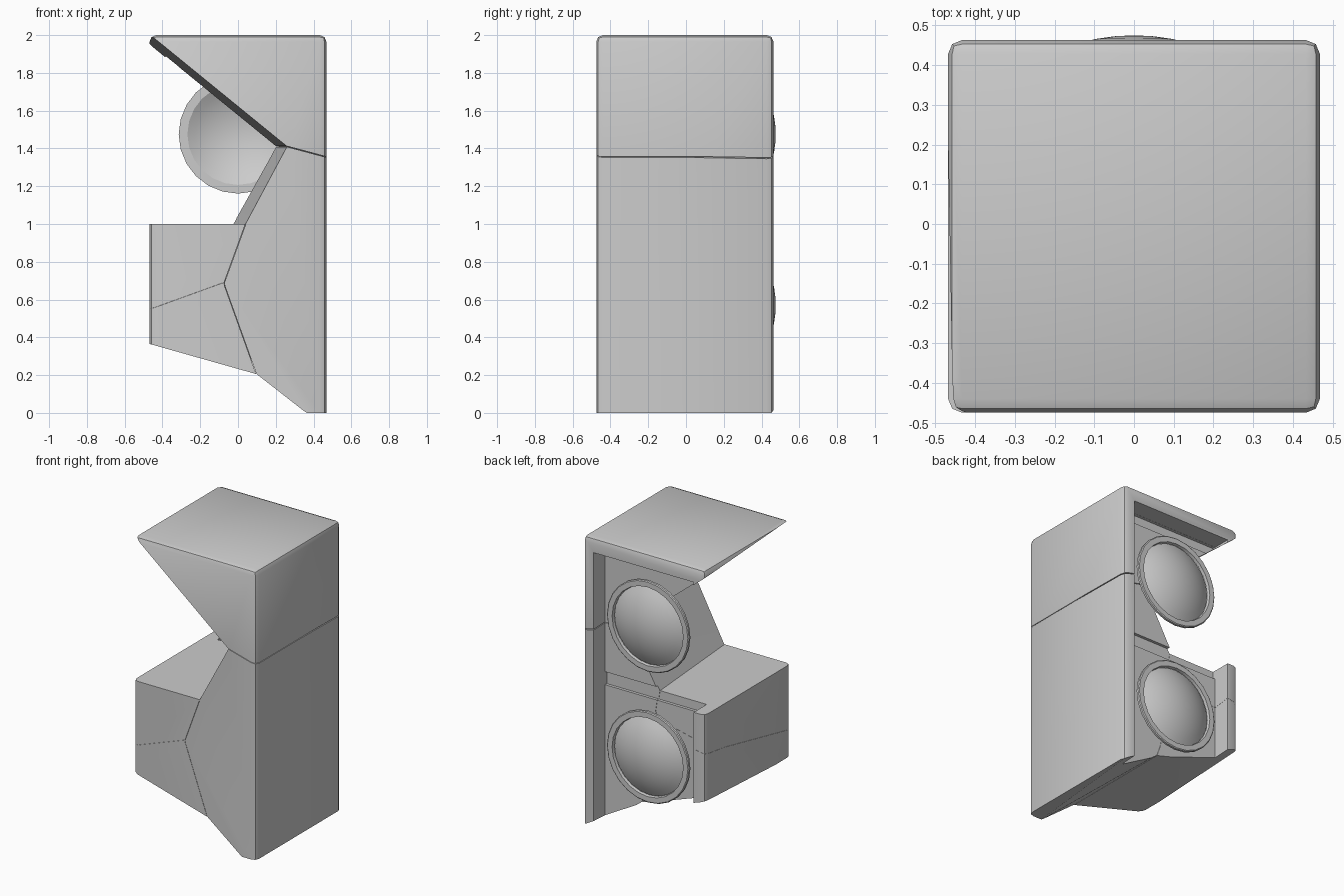
import bpy, bmesh, math
from mathutils import Vector, Matrix

if "Cube" in bpy.data.objects:
    bpy.data.objects.remove(bpy.data.objects["Cube"])


def make_object(name, bm):
    bmesh.ops.recalc_face_normals(bm, faces=bm.faces[:])
    mesh = bpy.data.meshes.new(name)
    bm.to_mesh(mesh)
    bm.free()
    ob = bpy.data.objects.new(name, mesh)
    bpy.context.collection.objects.link(ob)
    return ob


def box(name, lo, hi, bevel=0.0):
    bm = bmesh.new()
    bmesh.ops.create_cube(bm, size=1)
    for v in bm.verts:
        v.co = Vector([(a + b) / 2 + c * (b - a) for a, b, c in zip(lo, hi, v.co)])
    if bevel:
        edges = [e for e in bm.edges if max(v.co.z for v in e.verts) > lo[2] + 0.01]
        bmesh.ops.bevel(bm, geom=edges, offset=bevel, segments=2, profile=0.5, affect='EDGES')
    return make_object(name, bm)


def prism(name, pts, shrink=0.997):
    # each point is (x, z, x shift at the back, z shift at the back)
    cx = sum(p[0] for p in pts) / len(pts)
    cz = sum(p[1] for p in pts) / len(pts)
    bm = bmesh.new()
    rings = []
    for y, k in ((-0.5, 0), (0.5, 1)):
        ring = []
        for p in pts:
            px, pz = p[0], p[1]
            if len(p) > 2:
                px, pz = px + k * p[2], pz + k * p[3]
            ring.append(bm.verts.new((cx + (px - cx) * shrink, y, cz + (pz - cz) * shrink)))
        rings.append(ring)
    a, b = rings
    bm.faces.new(a)
    bm.faces.new(b[::-1])
    for i in range(len(pts)):
        j = (i + 1) % len(pts)
        bm.faces.new((a[i], b[i], b[j], a[j]))
    bmesh.ops.triangulate(bm, faces=bm.faces[:])
    return make_object(name, bm)


def boolean(ob, other, op):
    mod = ob.modifiers.new("cut", 'BOOLEAN')
    mod.operation, mod.object, mod.solver = op, other, 'EXACT'
    bpy.context.view_layer.update()
    deps = bpy.context.evaluated_depsgraph_get()
    mesh = bpy.data.meshes.new_from_object(ob.evaluated_get(deps))
    ob.modifiers.clear()
    ob.data = mesh


def smooth(ob):
    bpy.ops.object.select_all(action='DESELECT')
    ob.select_set(True)
    bpy.context.view_layer.objects.active = ob
    bpy.ops.object.shade_smooth_by_angle(angle=math.radians(30))


def lathe(name, profile, centre_z, steps, closed):
    # profile of (radius, y) turned around the y axis
    bm = bmesh.new()
    vs = [bm.verts.new((r, y, 0)) for r, y in profile]
    n = len(vs)
    es = [bm.edges.new((vs[i], vs[(i + 1) % n])) for i in range(n if closed else n - 1)]
    bmesh.ops.spin(bm, geom=vs + es, cent=(0, 0, 0), axis=(0, 1, 0),
                   angle=math.tau, steps=steps)
    bmesh.ops.remove_doubles(bm, verts=bm.verts[:], dist=0.0005)
    bmesh.ops.transform(bm, matrix=Matrix.Translation((0, 0, centre_z)), verts=bm.verts[:])
    ob = make_object(name, bm)
    smooth(ob)
    return ob


# Complete cabinet with recessed back and stepped mounting panels
cabinet = box("cabinet", (-0.468, -0.475, 0), (0.468, 0.463, 2), 0.035)
cutters = [box("recess", (-0.383, 0.34, -0.1), (0.383, 0.6, 1.9))]
for z0, z1 in ((0.94, 1.03), (1.83, 1.899)):
    cutters.append(box("groove", (-0.382, 0.32, z0), (0.382, 0.5, z1)))
for c in cutters:
    boolean(cabinet, c, 'DIFFERENCE')

# Broken pieces: the cabinet intersected with each fragment outline
joint = (-0.075, 0.685, 0.06, 0.15)
left_crack = (-0.6, 0.495, 0, 0.21)
foot = (0.097, 0.205)
fragments = {
    "top_fragment": [(-0.6, 2.112, -0.06, -0.008), (0.26, 1.411, -0.07, 0),
                     (0.6, 1.32), (0.6, 2.2), (-0.6, 2.2)],
    "side_fragment": [(0.26, 1.411, -0.07, 0), (0.04, 1.0, -0.08, 0), joint,
                      foot, (0.36, 0.0, 0.1, 0), (0.487, -0.1, 0.1, 0),
                      (0.7, -0.1), (0.7, 1.293)],
    "upper_left_fragment": [(-0.6, 1.001), left_crack, joint, (0.04, 1.001, -0.08, 0)],
    "lower_left_fragment": [left_crack, (-0.6, 0.402, 0, 0.05), foot, joint],
}
for name, pts in fragments.items():
    piece = prism(name, pts)
    boolean(piece, cabinet, 'INTERSECT')
    smooth(piece)

for ob in cutters + [cabinet]:
    bpy.data.objects.remove(ob, do_unlink=True)

# Round domes with thin flat rims on the back
R = 0.51
edge = math.asin(0.268 / R)
for label, z in (("upper", 1.475), ("lower", 0.57)):
    dome = [(R * math.sin(edge * i / 6), 0.475 - R * (1 - math.cos(edge * i / 6)))
            for i in range(7)]
    lathe(label + "_dome", dome, z, 24, False)
    rim = [(0.268, 0.4), (0.272, 0.42), (0.308, 0.42), (0.314, 0.415), (0.314, 0.4)]
    lathe(label + "_rim", rim, z, 24, True)
